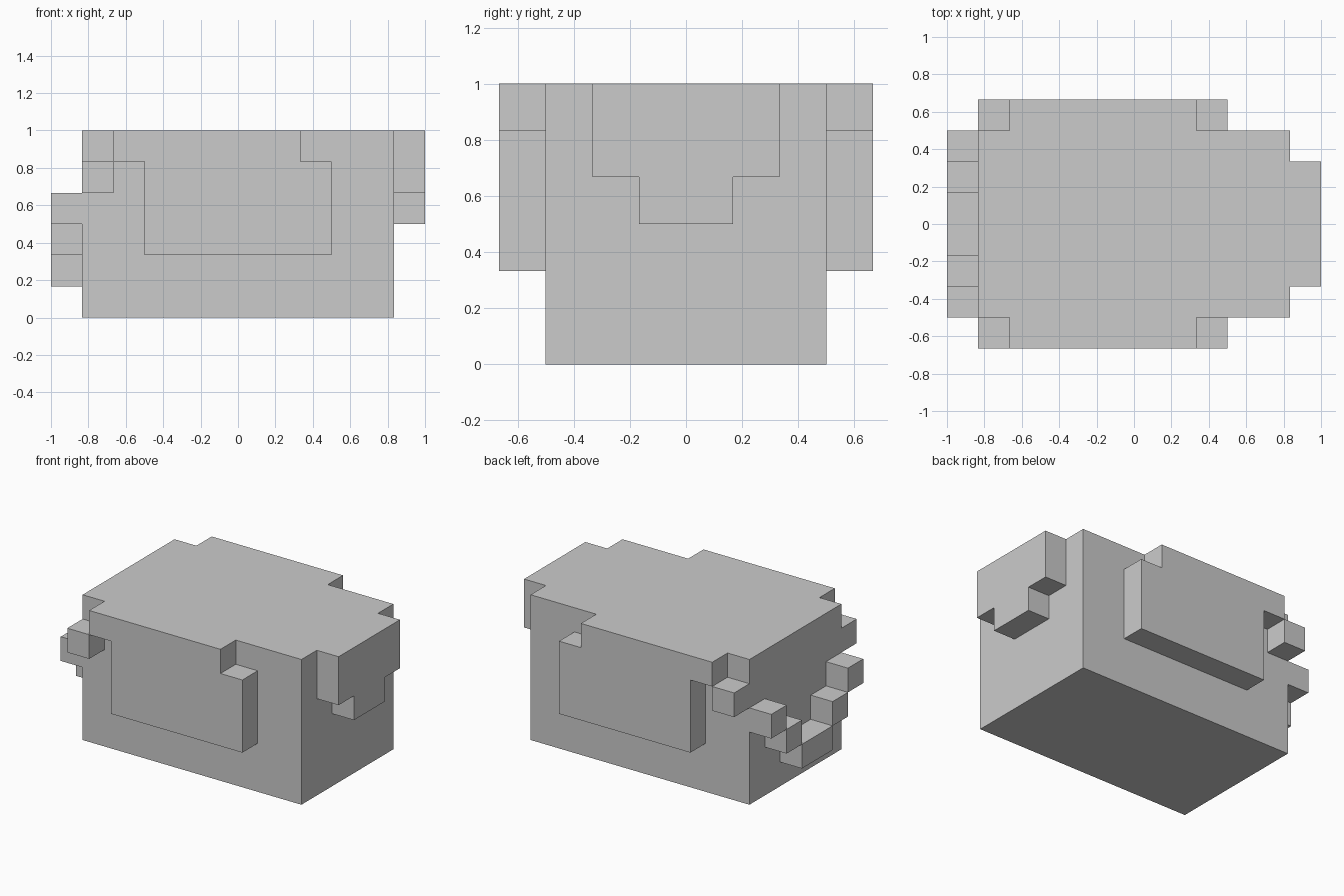
import bpy, bmesh, math
from mathutils import Vector

if "Cube" in bpy.data.objects:
    bpy.data.objects.remove(bpy.data.objects["Cube"])

U = 1 / 6  # the whole model sits on a grid of sixths


def prism(name, profile, to_xyz, start, end):
    """Extrude a 2D grid profile between two depths; to_xyz maps (a, b, depth)."""
    bm = bmesh.new()
    face = bm.faces.new([bm.verts.new(Vector(to_xyz(a, b, start)) * U) for a, b in profile])
    new = bmesh.ops.extrude_face_region(bm, geom=[face])["geom"]
    move = (Vector(to_xyz(0, 0, end)) - Vector(to_xyz(0, 0, start))) * U
    bmesh.ops.translate(bm, verts=[v for v in new if isinstance(v, bmesh.types.BMVert)], vec=move)
    bmesh.ops.recalc_face_normals(bm, faces=bm.faces)
    mesh = bpy.data.meshes.new(name)
    bm.to_mesh(mesh)
    bm.free()
    obj = bpy.data.objects.new(name, mesh)
    bpy.context.collection.objects.link(obj)
    return obj


def rect(a0, a1, b0, b1):
    return [(a0, b0), (a1, b0), (a1, b1), (a0, b1)]


def along_y(a, b, d):
    return (a, d, b)


def along_x(a, b, d):
    return (d, a, b)


# Main block
body = prism("body", rect(-5, 5, -3, 3), lambda a, b, d: (a, b, d), 0, 6)
parts = []

# Stepped panel and strap tab on each side
panel = [(-3, 2), (3, 2), (3, 5), (2, 5), (2, 6), (-4, 6), (-4, 5), (-3, 5)]
for s in (-1, 1):
    parts.append(prism("side_panel", panel, along_y, 3 * s, 4 * s))
    parts.append(prism("strap_tab", rect(-5, -4, 4, 5), along_y, 3 * s, 4 * s))

# Stepped flap on the +x end
flap = [(-1, 3), (1, 3), (1, 4), (2, 4), (2, 6), (-2, 6), (-2, 4), (-1, 4)]
parts.append(prism("end_flap", flap, along_x, 5, 6))

# Hanging strap of stepped blocks on the -x end
for y0, y1, z in [(-3, -2, 3), (-2, -1, 2), (-1, 1, 1), (1, 2, 2), (2, 3, 3)]:
    parts.append(prism("strap_block", rect(y0, y1, z, z + 1), along_x, -6, -5))

# Fuse everything into one skin
bpy.context.view_layer.objects.active = body
for part in parts:
    mod = body.modifiers.new("union", "BOOLEAN")
    mod.operation, mod.solver, mod.object = "UNION", "EXACT", part
    bpy.ops.object.modifier_apply(modifier=mod.name)
    bpy.data.objects.remove(part)

# Merge coplanar faces
bm = bmesh.new()
bm.from_mesh(body.data)
bmesh.ops.remove_doubles(bm, verts=bm.verts, dist=0.0005)
bmesh.ops.dissolve_limit(bm, angle_limit=math.radians(1), verts=bm.verts, edges=bm.edges)
bm.to_mesh(body.data)
bm.free()
